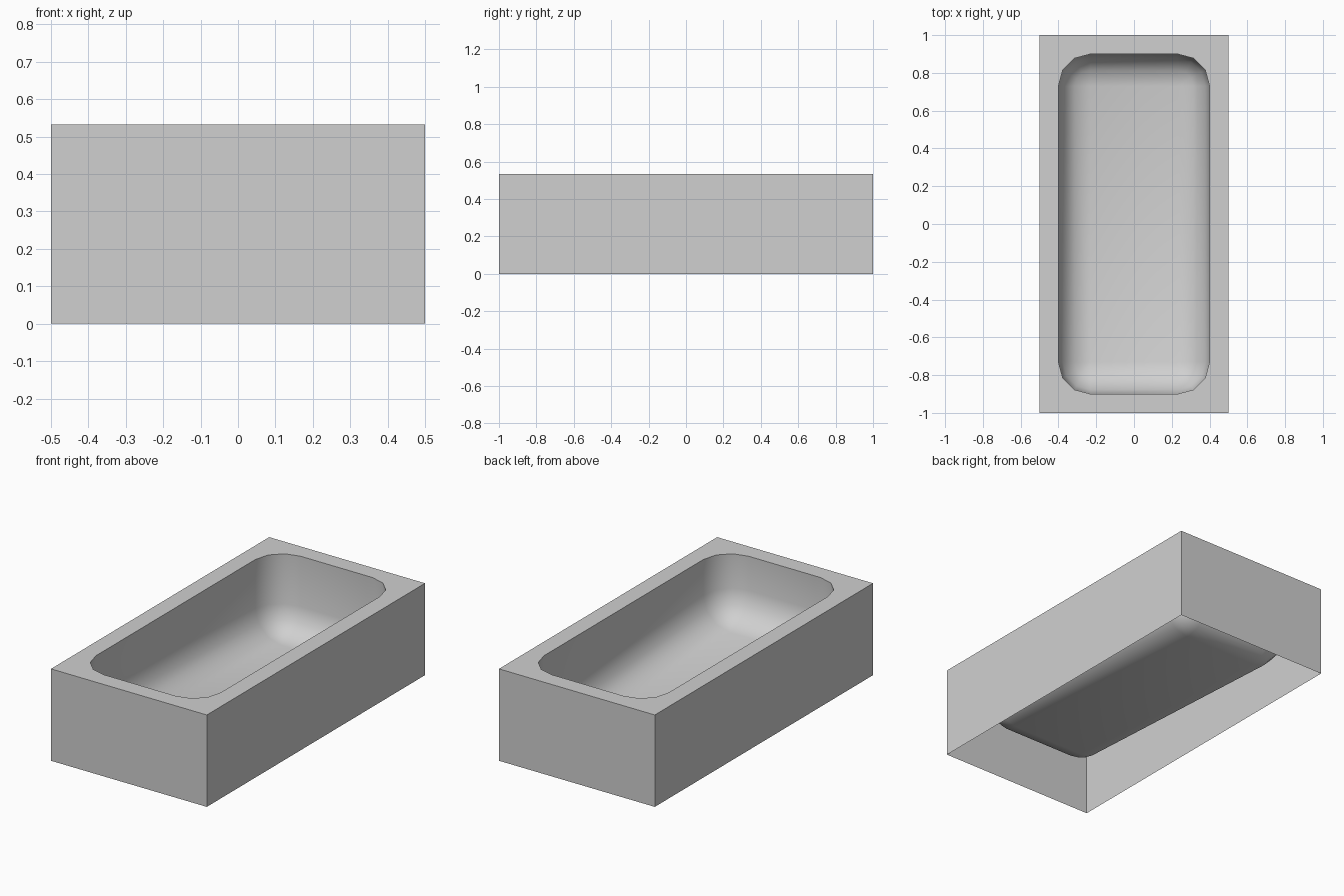
import bpy, bmesh
from math import sin, cos, pi, radians

cube = bpy.data.objects.get("Cube")
if cube:
    bpy.data.objects.remove(cube, do_unlink=True)

HEIGHT = 0.533
HALF_X, HALF_Y = 0.5, 1.0
RIM = 0.1          # rim width around the basin
RADIUS = 0.17      # basin corner and floor fillet radius
SEG = 3            # segments per quarter turn
FLOOR = 0.118      # floor height at the middle
FALL = 0.052       # floor drop per unit towards the back

grey = bpy.data.materials.new("plain grey")
grey.use_nodes = True
colour = (0.63, 0.63, 0.63, 1)
grey.diffuse_color = colour
grey.node_tree.nodes["Principled BSDF"].inputs["Base Color"].default_value = colour


def rounded_ring(bm, inset, z, fall=0):
    """Counter-clockwise rounded rectangle, inset from the basin edge."""
    ring = []
    for k, (sx, sy) in enumerate(((1, 1), (-1, 1), (-1, -1), (1, -1))):
        cx = sx * (HALF_X - RIM - RADIUS)
        cy = sy * (HALF_Y - RIM - RADIUS)
        for i in range(SEG + 1):
            a = (k + i / SEG) * pi / 2
            r = RADIUS - inset
            y = cy + r * sin(a)
            ring.append(bm.verts.new((cx + r * cos(a), y, z - fall * y)))
    return ring


def rect_ring(bm, z):
    corners = ((1, 1), (-1, 1), (-1, -1), (1, -1))
    return [bm.verts.new((sx * HALF_X, sy * HALF_Y, z)) for sx, sy in corners]


def bridge(bm, a, b):
    n = len(a)
    for j in range(n):
        k = (j + 1) % n
        bm.faces.new((a[j], a[k], b[k], b[j]))


def finish(bm, name):
    bmesh.ops.remove_doubles(bm, verts=bm.verts[:], dist=0.0005)
    mesh = bpy.data.meshes.new(name)
    bm.to_mesh(mesh)
    bm.free()
    mesh.materials.append(grey)
    obj = bpy.data.objects.new(name, mesh)
    bpy.context.collection.objects.link(obj)
    bpy.ops.object.select_all(action='DESELECT')
    obj.select_set(True)
    bpy.context.view_layer.objects.active = obj
    bpy.ops.object.shade_smooth_by_angle(angle=radians(45))


# Surround: four outer walls, open below, and a flat rim
bm = bmesh.new()
bottom, top = rect_ring(bm, 0), rect_ring(bm, HEIGHT)
bridge(bm, bottom, top)
inner = rounded_ring(bm, 0, HEIGHT)
step = SEG + 1
for k in range(4):
    n = (k + 1) % 4
    arc = inner[k * step:(k + 1) * step]
    bm.faces.new([top[k]] + arc[::-1])
    bm.faces.new((top[k], top[n], inner[n * step], arc[-1]))
finish(bm, "tub_surround")

# Basin: straight walls, rounded foot and a floor falling to the back
bm = bmesh.new()
rings = [rounded_ring(bm, 0, HEIGHT)]
for i in range(SEG + 1):
    a = i / SEG * pi / 2
    rings.append(rounded_ring(bm, RADIUS * (1 - cos(a)),
                              FLOOR + RADIUS * (1 - sin(a)), FALL))
for upper, lower in zip(rings, rings[1:]):
    bridge(bm, upper, lower)
bm.faces.new(rings[-1])
finish(bm, "basin")
